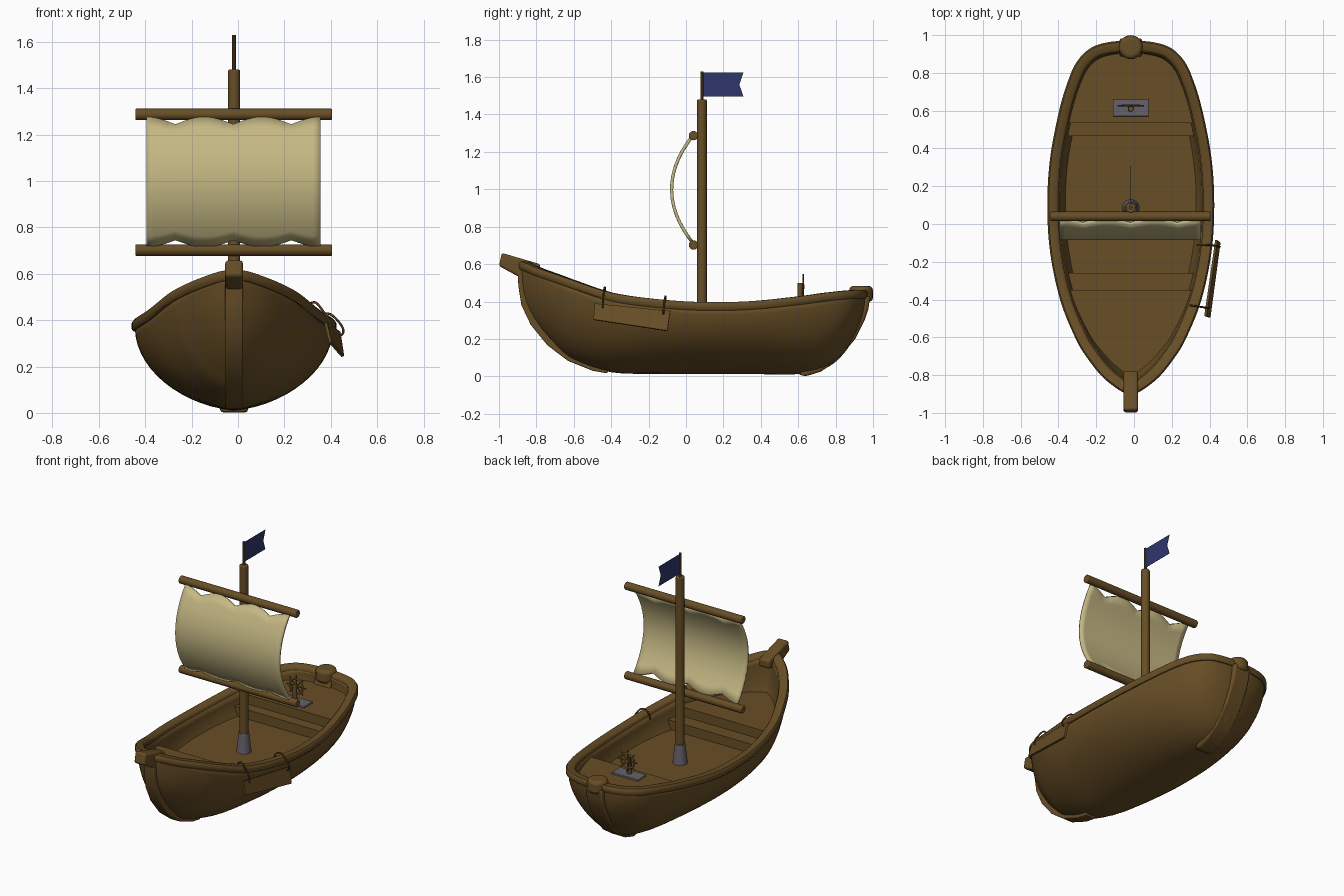
import bpy, bmesh, math
from mathutils import Vector

if "Cube" in bpy.data.objects:
    bpy.data.objects.remove(bpy.data.objects["Cube"])

CX = -0.017  # centreline of the boat


def mat(name, c):
    m = bpy.data.materials.new(name)
    m.diffuse_color = (*c, 1)
    m.use_nodes = True
    m.node_tree.nodes["Principled BSDF"].inputs["Base Color"].default_value = m.diffuse_color
    return m


WOOD = mat("brown wood", (0.137, 0.076, 0.019))
SAIL = mat("cream canvas", (0.56, 0.48, 0.23))
METAL = mat("grey metal", (0.13, 0.12, 0.145))
FLAG = mat("navy cloth", (0.028, 0.036, 0.15))
ROPE = mat("dark rope", (0.075, 0.042, 0.013))


def finish(bm, name, material, angle=35, bevel=0):
    bmesh.ops.remove_doubles(bm, verts=bm.verts, dist=0.0004)
    bmesh.ops.recalc_face_normals(bm, faces=bm.faces)
    me = bpy.data.meshes.new(name)
    bm.to_mesh(me)
    bm.free()
    me.materials.append(material)
    ob = bpy.data.objects.new(name, me)
    bpy.context.collection.objects.link(ob)
    if bevel:
        b = ob.modifiers.new("bevel", 'BEVEL')
        b.width, b.segments, b.limit_method = bevel, 3, 'ANGLE'
    bpy.ops.object.select_all(action='DESELECT')
    ob.select_set(True)
    bpy.context.view_layer.objects.active = ob
    bpy.ops.object.shade_smooth_by_angle(angle=math.radians(angle))
    return ob


def loft(name, rows, material, closed_rows=False, closed_section=False, caps=False, angle=35, bevel=0):
    bm = bmesh.new()
    vs = [[bm.verts.new(p) for p in r] for r in rows]
    n, k = len(vs), len(vs[0])
    for i in range(n if closed_rows else n - 1):
        for j in range(k if closed_section else k - 1):
            a, b = vs[i], vs[(i + 1) % n]
            bm.faces.new((a[j], a[(j + 1) % k], b[(j + 1) % k], b[j]))
    if caps:
        bm.faces.new(vs[0])
        bm.faces.new(vs[-1])
    return finish(bm, name, material, angle, bevel)


def rod(name, a, b, r1, r2, material, sides=20, bevel=0):
    a, b = Vector(a), Vector(b)
    q = (b - a).to_track_quat('Z', 'Y')
    rows = [[p + q @ Vector((r * math.cos(t * math.tau / sides), r * math.sin(t * math.tau / sides), 0))
             for t in range(sides)] for p, r in ((a, r1), (b, r2))]
    return loft(name, rows, material, closed_section=True, caps=True, bevel=bevel)


def slab(name, pts, half, material, bevel=0, x=CX):
    """Side profile (y, z) extruded across x."""
    rows = [[(x + s * half, y, z) for y, z in pts] for s in (-1, 1)]
    return loft(name, rows, material, closed_section=True, caps=True, bevel=bevel)


def tube(name, pts, r, material):
    cu = bpy.data.curves.new(name, 'CURVE')
    cu.dimensions, cu.bevel_depth, cu.bevel_resolution, cu.use_fill_caps = '3D', r, 2, True
    sp = cu.splines.new('NURBS')
    sp.points.add(len(pts) - 1)
    for p, c in zip(sp.points, pts):
        p.co = (*c, 1)
    sp.use_endpoint_u, sp.order_u = True, 3
    cu.materials.append(material)
    bpy.context.collection.objects.link(bpy.data.objects.new(name, cu))


# hull stations: y, half width, keel height, sheer height
ST = [(-.89, 0, .5, .585), (-.87, .05, .40, .585), (-.80, .14, .28, .555), (-.7, .22, .165, .52),
      (-.6, .28, .085, .485), (-.4, .36, .022, .42), (-.15, .413, .013, .385), (.1, .428, .012, .37),
      (.35, .413, .012, .375), (.6, .365, .012, .40), (.75, .32, .045, .42), (.85, .275, .13, .43),
      (.92, .205, .25, .435), (.95, .11, .34, .435), (.957, 0, .40, .435)]


def station(t):
    i = min(int(t), len(ST) - 2)
    f = t - i
    p = [Vector(ST[max(0, min(len(ST) - 1, i + d))]) for d in (-1, 0, 1, 2)]
    return 0.5 * (2 * p[1] + (p[2] - p[0]) * f + (2 * p[0] - 5 * p[1] + 4 * p[2] - p[3]) * f * f
                  + (3 * p[1] - p[0] - 3 * p[2] + p[3]) * f ** 3)


STEPS = 5
PTS = [station(i / STEPS) for i in range((len(ST) - 1) * STEPS + 1)]


def full(v):
    v = max(0, min(1, v))
    return (1 - (1 - v) ** 2) ** 0.6


# hull shell
N = 14
rows = []
for y, w, b, t in PTS:
    vv = [(k / N) ** 1.6 for k in range(N + 1)]
    half = [(max(w, 0) * full(v), b + (t - b) * v) for v in vv]
    rows.append([(CX - x, y, z) for x, z in reversed(half)] + [(CX + x, y, z) for x, z in half[1:]])
hull = loft("hull", rows, WOOD, angle=50)
sol = hull.modifiers.new("thickness", 'SOLIDIFY')
sol.thickness, sol.offset = 0.05, -1

# gunwale rail swept round the sheer line
loop = [Vector((w, y, t)) for y, w, b, t in PTS] + [Vector((-w, y, t)) for y, w, b, t in PTS[-2:0:-1]]
rows = []
for i, p in enumerate(loop):
    d = loop[(i + 1) % len(loop)] - loop[i - 1]
    n = Vector((d.y, -d.x, 0)).normalized()
    sec = [(.006, -.018), (.014, -.008), (.014, .016), (.006, .027), (-.034, .027), (-.045, .016), (-.045, -.018)]
    rows.append([p + n * o + Vector((CX, 0, h)) for o, h in sec])
loft("gunwale_rail", rows, WOOD, closed_rows=True, closed_section=True, angle=50)


# decks, filling the hull between two y values
def width(y, z):
    for p, q in zip(PTS, PTS[1:]):
        if p[0] <= y <= q[0]:
            s = p.lerp(q, (y - p[0]) / max(q[0] - p[0], 1e-6))
            return max(s[1] * full((z - s[2]) / max(s[3] - s[2], .01)) - .025, .002)
    return .002


def deck(name, y0, y1, z):
    rows = []
    for i in range(25):
        y = y0 + (y1 - y0) * i / 24
        a, b = width(y, z), width(y, z - .065)
        rows.append([(CX - a, y, z), (CX + a, y, z), (CX + b, y, z - .065), (CX - b, y, z - .065)])
    loft(name, rows, WOOD, closed_section=True, caps=True)


deck("main_deck", -.32, .52, .26)
deck("fore_step", -.38, -.26, .32)
deck("fore_deck", -.82, -.35, .38)
deck("aft_step", .465, .56, .32)
deck("aft_deck", .535, .91, .38)

# stem and stern posts
slab("stem_post", [(-.90, .56), (-.896, .48), (-.88, .38), (-.83, .275), (-.74, .165), (-.63, .082), (-.5, .03),
                   (-.42, .016), (-.42, .04), (-.6, .13), (-.76, .3), (-.82, .42), (-.83, .56)], .038, WOOD, .006)
slab("stem_head", [(-.985, .66), (-1.0, .59), (-.89, .53), (-.78, .55), (-.78, .60)], .038, WOOD, .012)
slab("stern_post", [(.60, .01), (.64, 0), (.72, .025), (.81, .085), (.905, .2), (.955, .3), (.975, .36), (.985, .43),
                    (.90, .43), (.85, .25), (.76, .1), (.66, .05)], .06, WOOD, .014)
rod("stern_knob", (CX, .936, .40), (CX, .936, .483), .064, .062, WOOD, 20, .02)

# mast, flag pole and yards
MY = .085
rod("mast_foot", (CX, MY, .26), (CX, MY, .385), .045, .031, METAL)
rod("mast", (CX, MY, .27), (CX, MY, 1.48), .027, .026, WOOD, 20, .006)
rod("flag_pole", (CX, MY, 1.47), (CX, MY, 1.63), .009, .008, WOOD, 10)
for name, z in (("upper_yard", 1.287), ("lower_yard", .702)):
    rod(name, (-.443, .04, z), (.405, .04, z), .025, .025, WOOD, 16, .005)

# billowing sail with scalloped edges
rows = []
for i in range(25):
    s = i / 24
    dip = .032 * (1 - abs(math.cos(math.pi * 3 * s)))
    lo, hi = .72 + dip * .9, 1.272 - dip
    row = []
    for j in range(13):
        z = lo + (hi - lo) * j / 12
        k = (z - 1.0) / .285
        row.append((-.395 + .75 * s, .035 - .112 * (1 - min(1, k * k)), z))
    rows.append(row)
sail = loft("sail", rows, SAIL, angle=60)
sol = sail.modifiers.new("thickness", 'SOLIDIFY')
sol.thickness, sol.offset = 0.017, 0

# swallow-tailed flag
slab("flag", [(.09, 1.497), (.307, 1.497), (.285, 1.56), (.307, 1.625), (.09, 1.625)], .0008, FLAG)

# steering wheel on its plate
plate = [(.57, .375), (.66, .375), (.66, .391), (.57, .391)]
slab("wheel_plate", plate, .095, METAL, .004)
rod("wheel_post", (CX, .61, .38), (CX, .61, .50), .016, .014, WOOD, 12)
C = Vector((CX, .627, .478))
rod("wheel_hub", C - Vector((0, .02, 0)), C + Vector((0, .006, 0)), .012, .012, WOOD, 12)
ring = []
for i in range(24):
    a = math.tau * i / 24
    d = Vector((math.cos(a), 0, math.sin(a)))
    ring.append([C + d * (.047 + .007 * math.cos(k * math.tau / 8)) + Vector((0, .005 * math.sin(k * math.tau / 8), 0))
                 for k in range(8)])
loft("wheel_rim", ring, WOOD, closed_rows=True, closed_section=True, angle=60)
for i in range(8):
    a = math.tau * i / 8
    rod("wheel_spoke", C, C + Vector((math.cos(a), 0, math.sin(a))) * .07, .004, .004, WOOD, 6)

# board hung over the right side on two ropes
face = [Vector(p) for p in ((.384, -.488, .39), (.442, -.085, .35), (.458, -.10, .245), (.405, -.495, .305))]
n = Vector((-.012, .001, -.004))
loft("hanging_board", [face, [p + n for p in face]], WOOD, closed_section=True, caps=True)
tube("fore_rope", [(.285, -.43, .40), (.29, -.43, .455), (.33, -.435, .485), (.36, -.44, .45), (.40, -.445, .39),
                   (.395, -.445, .36), (.375, -.445, .38)], .005, ROPE)
tube("aft_rope", [(.335, -.11, .37), (.34, -.11, .415), (.39, -.11, .435), (.43, -.115, .40), (.458, -.12, .36),
                  (.448, -.12, .33), (.425, -.12, .34)], .005, ROPE)
